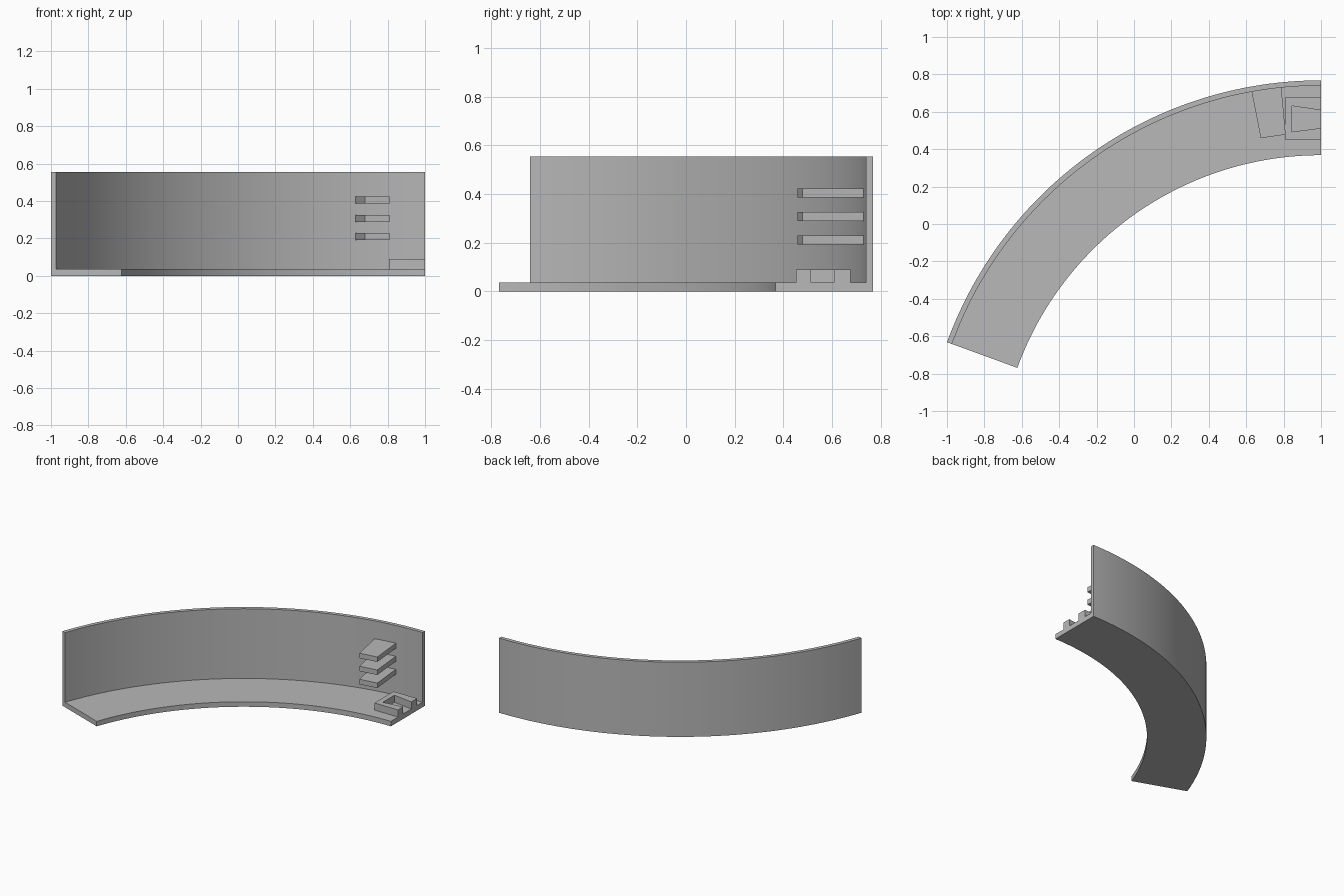
import bpy
import bmesh
from math import radians
from mathutils import Vector

cube = bpy.data.objects.get("Cube")
if cube:
    bpy.data.objects.remove(cube, do_unlink=True)

grey = bpy.data.materials.new("plain grey")
grey.use_nodes = True
colour = (0.48, 0.48, 0.48, 1)
grey.diffuse_color = colour
grey.node_tree.nodes["Principled BSDF"].inputs["Base Color"].default_value = colour

# Centre of the arc and its radii
CENTRE = Vector((1, -1.36, 0))
OUTER, WALL_IN, INNER = 2.128, 2.1, 1.728
HEIGHT, FLOOR = 0.555, 0.037


def finish(name, bm):
    bmesh.ops.recalc_face_normals(bm, faces=bm.faces)
    mesh = bpy.data.meshes.new(name)
    bm.to_mesh(mesh)
    bm.free()
    mesh.materials.append(grey)
    obj = bpy.data.objects.new(name, mesh)
    bpy.context.collection.objects.link(obj)
    return obj


def prism(name, outline, bottom, top):
    """Extrude a plan outline between two heights."""
    bm = bmesh.new()
    face = bm.faces.new([bm.verts.new((x, y, bottom)) for x, y in outline])
    result = bmesh.ops.extrude_face_region(bm, geom=[face])
    verts = [v for v in result["geom"] if isinstance(v, bmesh.types.BMVert)]
    bmesh.ops.translate(bm, verts=verts, vec=(0, 0, top - bottom))
    return finish(name, bm)


# Curved wall and floor: an L profile swept through the arc
bm = bmesh.new()
profile = [(INNER, 0), (OUTER, 0), (OUTER, HEIGHT),
           (WALL_IN, HEIGHT), (WALL_IN, FLOOR), (INNER, FLOOR)]
start = [bm.verts.new((CENTRE.x, CENTRE.y + r, z)) for r, z in profile]
edges = [bm.edges.new((start[i - 1], start[i])) for i in range(len(start))]
result = bmesh.ops.spin(bm, geom=start + edges, cent=CENTRE, axis=(0, 0, 1),
                        angle=radians(70), steps=64)
end_edges = [e for e in result["geom_last"] if isinstance(e, bmesh.types.BMEdge)]
bmesh.ops.contextual_create(bm, geom=edges)
bmesh.ops.contextual_create(bm, geom=end_edges)
shell = finish("curved_wall_and_floor", bm)
bpy.ops.object.select_all(action="DESELECT")
shell.select_set(True)
bpy.context.view_layer.objects.active = shell
bpy.ops.object.shade_smooth_by_angle(angle=radians(30))

# Three stacked fins on the inside of the wall
fin = [(0.678, 0.459), (0.811, 0.478), (0.787, 0.738), (0.627, 0.716)]
for i in range(3):
    z = 0.192 + i * 0.097
    prism(f"wall_fin_{i + 1}", fin, z, z + 0.037)

# Open-ended bracket with a tapered slot
bracket = [(0.806, 0.452), (1, 0.452), (1, 0.513), (0.845, 0.493),
           (0.845, 0.631), (1, 0.608), (1, 0.676), (0.806, 0.676)]
prism("slotted_bracket", bracket, FLOOR - 0.001, 0.09)
